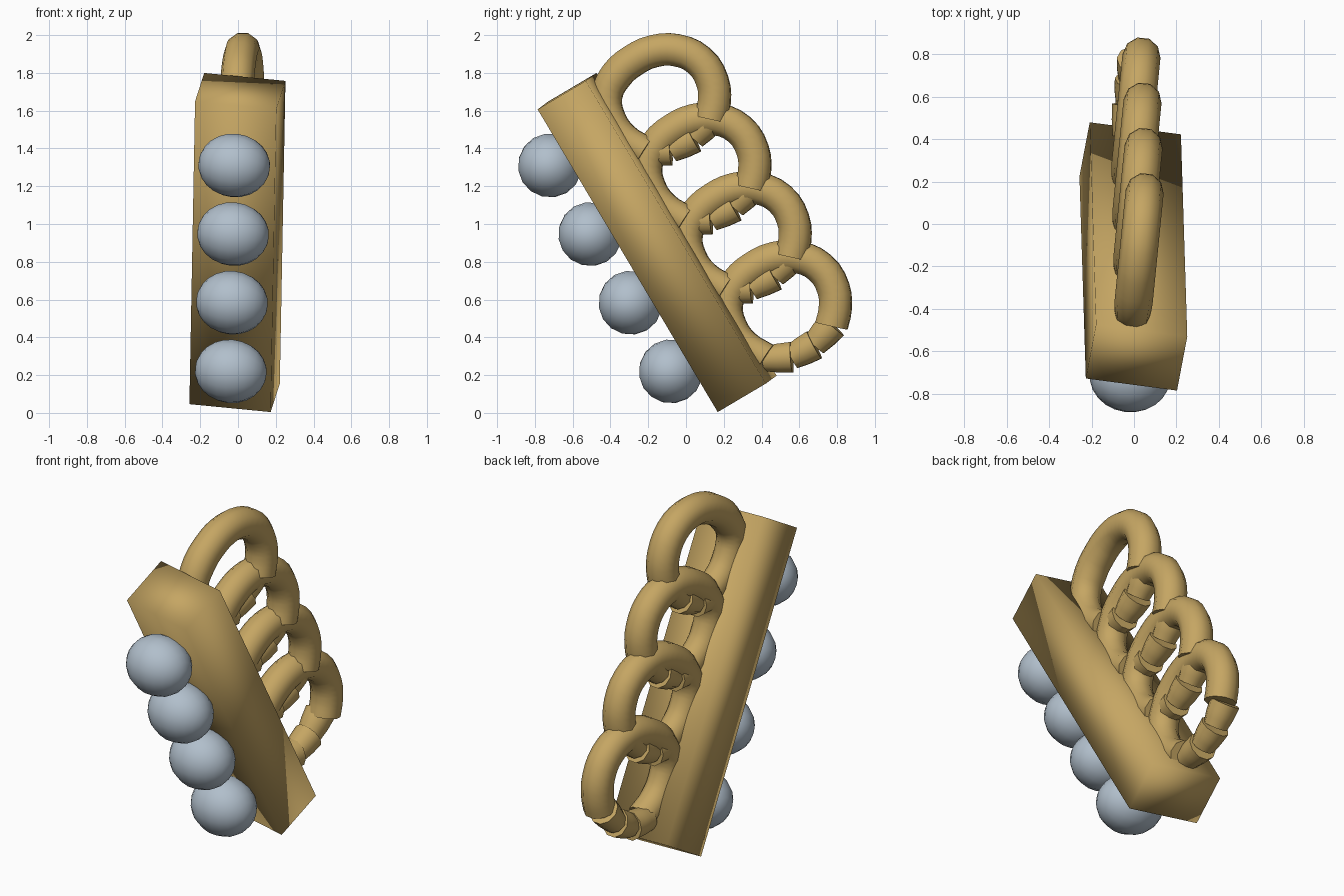
import bpy, bmesh
from mathutils import Vector, Matrix

if "Cube" in bpy.data.objects:
    bpy.data.objects.remove(bpy.data.objects["Cube"])


def material(name, rgb):
    m = bpy.data.materials.new(name)
    m.diffuse_color = (*rgb, 1)
    m.use_nodes = True
    m.node_tree.nodes["Principled BSDF"].inputs["Base Color"].default_value = m.diffuse_color
    return m


gold = material("brass", (0.56, 0.38, 0.125))
silver = material("pale steel", (0.44, 0.52, 0.60))

# Tilted frame of the grip: width, depth and length directions
length = Vector((0.03, -0.955, 1.605)).normalized()
width = Vector((0.43, -0.055, -0.045))
width = (width - width.dot(length) * length).normalized()
depth = length.cross(width)
frame = Matrix((width, depth, length)).transposed().to_4x4()


def add_mesh(name, build, mat, centre):
    mesh = bpy.data.meshes.new(name)
    bm = bmesh.new()
    build(bm)
    bm.transform(Matrix.Translation(centre) @ frame)
    for f in bm.faces:
        f.smooth = True
    bm.to_mesh(mesh)
    bm.free()
    mesh.materials.append(mat)
    ob = bpy.data.objects.new(name, mesh)
    bpy.context.collection.objects.link(ob)
    return ob


def tube(name, points, radii):
    """Round tube along a smooth path, converted to a mesh."""
    cu = bpy.data.curves.new(name, 'CURVE')
    cu.dimensions = '3D'
    cu.bevel_depth = 1.0
    cu.bevel_resolution = 3
    cu.resolution_u = 3
    cu.use_fill_caps = True
    sp = cu.splines.new('BEZIER')
    sp.bezier_points.add(len(points) - 1)
    for bp, p, r in zip(sp.bezier_points, points, radii):
        bp.co = p
        bp.radius = r
        bp.handle_left_type = bp.handle_right_type = 'AUTO'
    cu.materials.append(gold)
    ob = bpy.data.objects.new(name, cu)
    bpy.context.collection.objects.link(ob)
    bpy.ops.object.select_all(action='DESELECT')
    ob.select_set(True)
    bpy.context.view_layer.objects.active = ob
    bpy.ops.object.convert(target='MESH')
    bpy.ops.object.shade_smooth_by_angle(angle=0.9)


# Grip bar: softly shaded box
def box(bm):
    bmesh.ops.create_cube(bm, size=1)
    bmesh.ops.scale(bm, vec=(0.436, 0.30, 1.865), verts=bm.verts)


add_mesh("grip_bar", box, gold, (-0.003, -0.153, 0.902))


# Round studs along the front, poles pointing sideways
def ball(bm):
    bmesh.ops.create_uvsphere(bm, u_segments=16, v_segments=12, radius=0.17)
    bmesh.ops.rotate(bm, verts=bm.verts, matrix=Matrix.Rotation(1.5708, 3, 'Y'))
    bmesh.ops.scale(bm, vec=(1.12, 1, 1), verts=bm.verts)


for i in range(4):
    add_mesh(f"stud_{i + 1}", ball, silver,
             (-0.038 + 0.006 * i, -0.08 - 0.2133 * i, 0.22 + 0.3633 * i))

# Finger loops: arch plus three sleeves closing the underside
arch = [(0.42, 0.29), (0.31, 0.36), (0.24, 0.46), (0.22, 0.58), (0.27, 0.69),
        (0.36, 0.77), (0.47, 0.82), (0.59, 0.825), (0.71, 0.77), (0.78, 0.66),
        (0.79, 0.55), (0.77, 0.46)]
under = [(0.775, 0.465), (0.68, 0.36), (0.56, 0.295), (0.41, 0.285)]


def place(yz, i, dx):
    y, z = yz
    return (0.035 + 0.005 * i + 0.1 * (y - 0.79) + dx,
            y - 0.2133 * i, z + 0.365 * i)


for i in range(4):
    tube(f"finger_loop_{i + 1}", [place(p, i, 0) for p in arch],
         [0.085] * 4 + [0.09] * 8)
    for j in range(3):
        a, b = (Vector(place(p, i, -0.03)) for p in under[j:j + 2])
        tube(f"loop_sleeve_{i + 1}_{j + 1}", [a, (a + b) / 2, b],
             [0.085, 0.08, 0.068])
